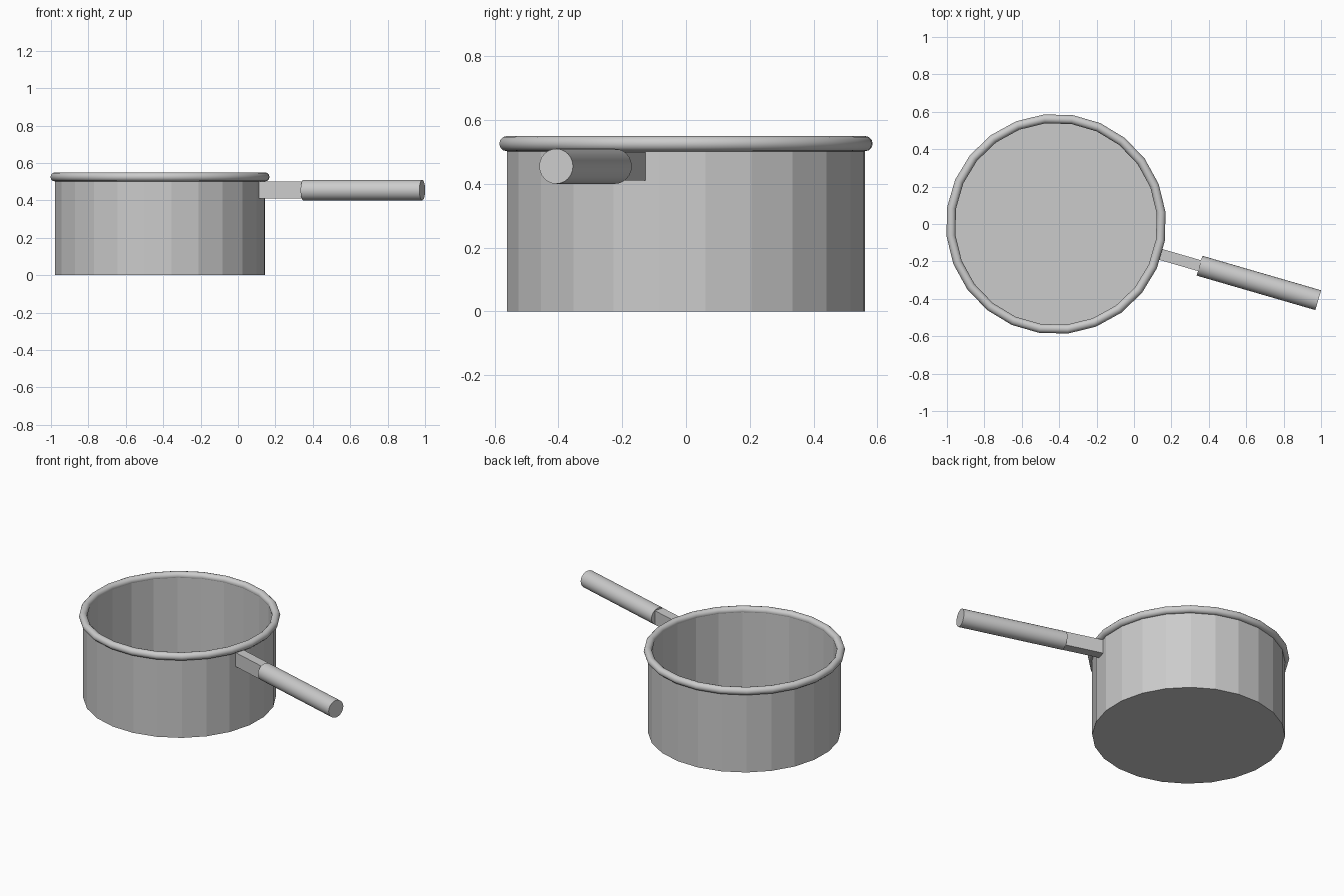
import bpy
import bmesh
from math import cos, sin, pi, radians
from mathutils import Matrix, Vector

cube = bpy.data.objects.get("Cube")
if cube:
    bpy.data.objects.remove(cube, do_unlink=True)

SIDES = 24
PAN_X = -0.417                  # centre of the pan
HANDLE_ANGLE = radians(-16.2)   # direction of the handle
PLACE = Matrix.Translation((PAN_X, 0, 0)) @ Matrix.Rotation(HANDLE_ANGLE, 4, "Z")

metal = bpy.data.materials.new("grey metal")
metal.use_nodes = True
grey = (0.6, 0.6, 0.6, 1)
metal.diffuse_color = grey
metal.node_tree.nodes["Principled BSDF"].inputs["Base Color"].default_value = grey


def finish(name, bm, smooth=False):
    """Turn a bmesh built along +x into a placed object."""
    bmesh.ops.recalc_face_normals(bm, faces=bm.faces)
    mesh = bpy.data.meshes.new(name)
    bm.to_mesh(mesh)
    bm.free()
    mesh.materials.append(metal)
    obj = bpy.data.objects.new(name, mesh)
    bpy.context.collection.objects.link(obj)
    obj.matrix_world = PLACE
    if smooth:
        bpy.ops.object.select_all(action="DESELECT")
        obj.select_set(True)
        bpy.context.view_layer.objects.active = obj
        bpy.ops.object.shade_smooth_by_angle(angle=radians(50))
    return obj


def lathe(bm, profile, closed):
    """Sweep a (radius, height) profile round z; a flat side faces the handle."""
    rings = []
    for i in range(SIDES):
        a = 2 * pi * (i + 0.5) / SIDES
        rings.append([bm.verts.new((r * cos(a), r * sin(a), z)) for r, z in profile])
    n = len(profile)
    for i in range(SIDES):
        a, b = rings[i], rings[(i + 1) % SIDES]
        for j in range(n if closed else n - 1):
            k = (j + 1) % n
            bm.faces.new((a[j], b[j], b[k], a[k]))
    return rings


# Pan body: thin wall with a floor
bm = bmesh.new()
rings = lathe(bm, [(0.564, 0), (0.564, 0.527), (0.543, 0.527), (0.543, 0.02)], False)
bm.faces.new([r[0] for r in rings])
bm.faces.new([r[-1] for r in rings])
finish("pan_body", bm)

# Rolled rim
bm = bmesh.new()
section = [(0.565 + 0.024 * cos(2 * pi * i / 12), 0.526 + 0.024 * sin(2 * pi * i / 12))
           for i in range(12)]
lathe(bm, section, True)
finish("rolled_rim", bm, True)

# Flat bracket joining the pan to the grip
bm = bmesh.new()
start, end = 0.55, 0.82
bmesh.ops.create_cube(bm, size=1, matrix=Matrix.Translation(((start + end) / 2, 0, 0.455))
                      @ Matrix.Diagonal((end - start, 0.06, 0.09, 1)))
finish("handle_bracket", bm)

# Round grip
bm = bmesh.new()
start, end = 0.799, 1.46
bmesh.ops.create_cone(bm, cap_ends=True, segments=24, radius1=0.055, radius2=0.055,
                      depth=end - start,
                      matrix=Matrix.Translation(((start + end) / 2, 0, 0.455))
                      @ Matrix.Rotation(pi / 2, 4, "Y"))
finish("handle_grip", bm, True)
